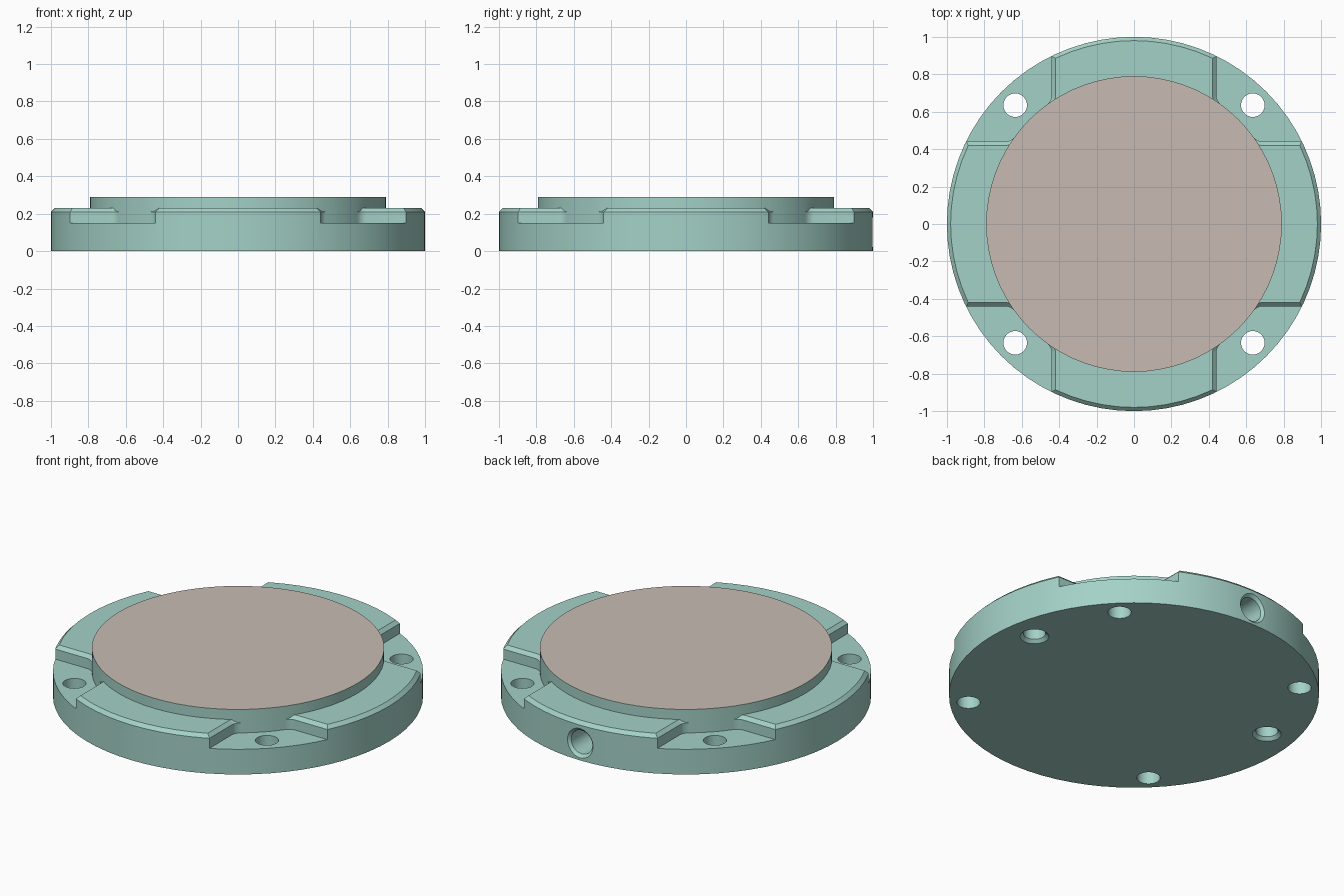
import bpy, bmesh
from math import sin, cos, pi, atan2
from mathutils import Matrix

cube = bpy.data.objects.get("Cube")
if cube:
    bpy.data.objects.remove(cube, do_unlink=True)


def material(name, rgb):
    m = bpy.data.materials.new(name)
    m.use_nodes = True
    m.diffuse_color = (*rgb, 1)
    m.node_tree.nodes["Principled BSDF"].inputs["Base Color"].default_value = (*rgb, 1)
    return m


teal = material("pale teal", (0.37, 0.64, 0.57))
taupe = material("warm taupe", (0.58, 0.50, 0.45))


def ring(r, z, n):
    return [(r * cos(2 * pi * i / n), r * sin(2 * pi * i / n), z) for i in range(n)]


def loft(name, rings, matrix=Matrix()):
    """Closed solid skinned through a stack of equal-length loops."""
    bm = bmesh.new()
    loops = [[bm.verts.new(matrix @ Matrix.Translation(p).translation) for p in r] for r in rings]
    n = len(loops[0])
    for a, b in zip(loops, loops[1:]):
        for i in range(n):
            j = (i + 1) % n
            bm.faces.new((a[i], a[j], b[j], b[i]))
    bm.faces.new(loops[0])
    bm.faces.new(loops[-1])
    bmesh.ops.recalc_face_normals(bm, faces=bm.faces)
    mesh = bpy.data.meshes.new(name)
    bm.to_mesh(mesh)
    bm.free()
    ob = bpy.data.objects.new(name, mesh)
    bpy.context.collection.objects.link(ob)
    return ob


def lathe(name, profile, n, matrix=Matrix()):
    return loft(name, [ring(r, z, n) for r, z in profile], matrix)


# Flange body with a chamfered rim, and the raised central disc
body = lathe("flange_body", [(1, 0), (1, 0.21), (0.98, 0.23)], 72)
disc = lathe("raised_disc", [(0.79, 0.05), (0.79, 0.29)], 72)
cutters = []

# Corner notches: straight walls, flared at the top to chamfer the pads
EDGE, FILLET = 0.44, 0.06
cx = EDGE + FILLET
cy = ((0.79 + FILLET) ** 2 - cx ** 2) ** 0.5


def notch_loop(grow, z):
    end = pi + atan2(cy, cx)
    side = [(EDGE - grow, 1.2)]
    for i in range(7):
        a = pi + (end - pi) * i / 6
        r = FILLET + grow
        side.append((cx + r * cos(a), cy + r * sin(a)))
    x, y = side[-1]
    side.append((x * 0.95, y * 0.95))
    loop = side + [(y, x) for x, y in reversed(side)] + [(1.2, 1.2)]
    return [(x, y, z) for x, y in loop]


for k in range(4):
    turn = Matrix.Rotation(k * pi / 2, 4, "Z")
    cutters.append(loft("notch_cutter", [notch_loop(0, 0.15), notch_loop(0, 0.21),
                                         notch_loop(0.04, 0.25)], turn))

# Through holes in the notch floors
holes = []
for sx in (-1, 1):
    for sy in (-1, 1):
        holes.append(lathe("bolt_hole", [(0.063, -0.1), (0.063, 0.4)], 32,
                           Matrix.Translation((sx * 0.635, sy * 0.635, 0))))
    # Countersunk blind holes underneath
    holes.append(lathe("pin_hole", [(0.088, -0.01), (0.06, 0.018), (0.06, 0.12)], 32,
                       Matrix.Translation((sx * 0.82, 0.14, 0))))

# Countersunk port in the back rim
port = Matrix.Translation((0, 1, 0.102)) @ Matrix.Rotation(pi / 2, 4, "X")
holes.append(lathe("back_port", [(0.098, -0.01), (0.07, 0.018), (0.07, 0.3)], 32, port))

# Combine everything into one solid
steps = [(c, "DIFFERENCE") for c in cutters] + [(disc, "UNION")]
steps += [(h, "DIFFERENCE") for h in holes]
for tool, operation in steps:
    mod = body.modifiers.new(tool.name, "BOOLEAN")
    mod.operation = operation
    mod.solver = "EXACT"
    mod.object = tool
bpy.context.view_layer.update()
evaluated = body.evaluated_get(bpy.context.evaluated_depsgraph_get())
solid = bpy.data.meshes.new_from_object(evaluated)
body.modifiers.clear()
body.data = solid
for tool, _ in steps:
    bpy.data.objects.remove(tool, do_unlink=True)

# Colour: only the top of the disc is taupe
solid.materials.clear()
solid.materials.append(teal)
solid.materials.append(taupe)
for f in solid.polygons:
    f.material_index = 1 if f.center.z > 0.28 else 0

bpy.ops.object.select_all(action="DESELECT")
body.select_set(True)
bpy.context.view_layer.objects.active = body
bpy.ops.object.shade_smooth_by_angle(angle=pi / 6)
